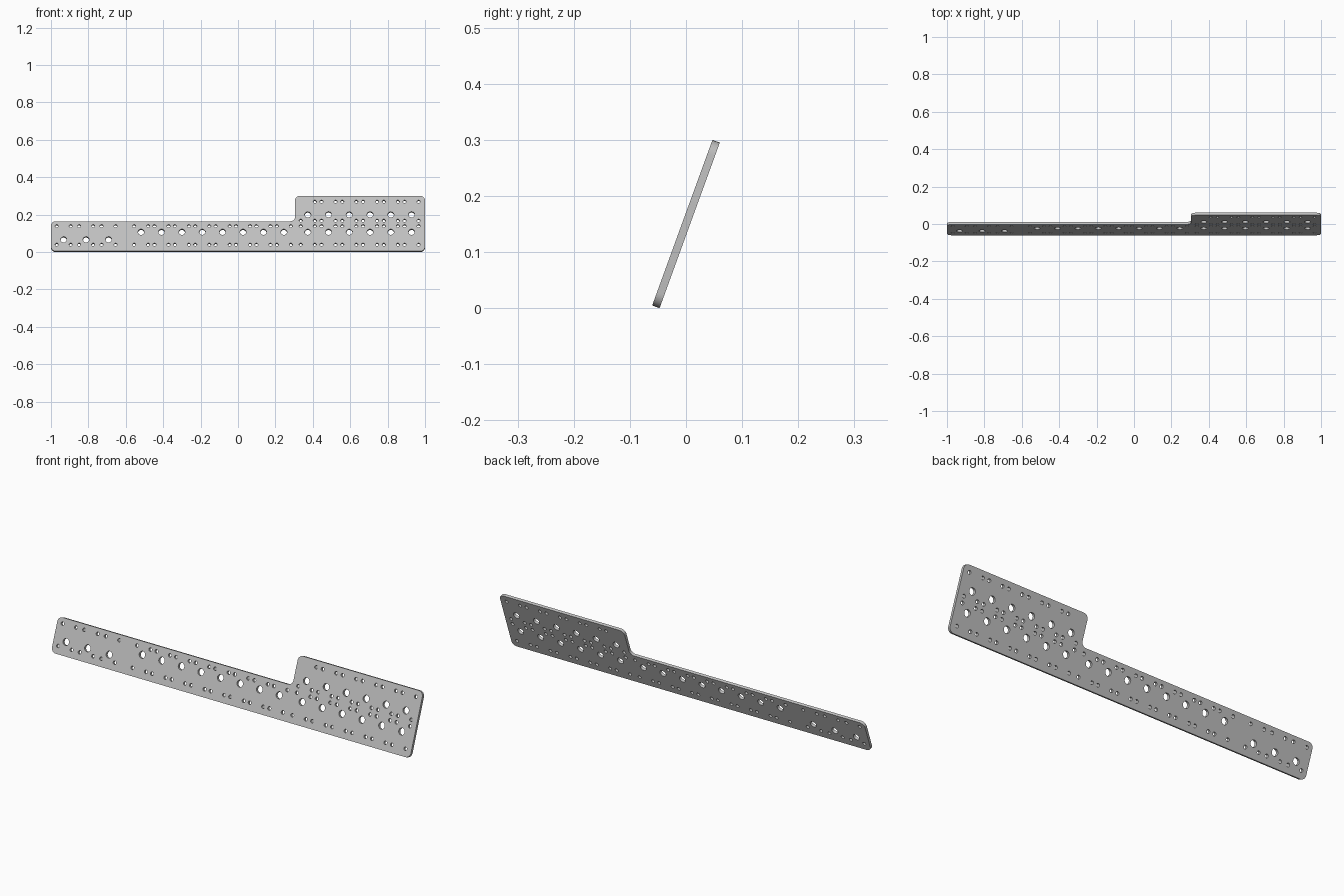
import bpy
from math import sin, cos, pi, radians
from mathutils import Vector

cube = bpy.data.objects.get("Cube")
if cube:
    bpy.data.objects.remove(cube)

TILT = radians(20)
LENGTH, THICK = 0.314, 0.014
STEP_X, STEP_Y = 0.305, 0.17
CORNER, BIG, SMALL, OFFSET = 0.025, 0.0165, 0.0085, 0.0375

metal = bpy.data.materials.new("light grey metal")
metal.use_nodes = True
grey = (0.53, 0.53, 0.53, 1)
metal.diffuse_color = grey
metal.node_tree.nodes["Principled BSDF"].inputs["Base Color"].default_value = grey


def rounded(corners, r, steps=6):
    """Round every corner of a polygon, inner corners included."""
    pts = []
    for i, p in enumerate(corners):
        a = (corners[i - 1] - p).normalized()
        b = (corners[(i + 1) % len(corners)] - p).normalized()
        for k in range(steps + 1):
            t = k / steps * pi / 2
            pts.append(p + r * (a + b) - r * (b * cos(t) + a * sin(t)))
    return pts


def circle(x, y, r, sides):
    return [Vector((x + r * cos(2 * pi * k / sides), y + r * sin(2 * pi * k / sides)))
            for k in range(sides)]


def add_loop(curve, pts):
    spline = curve.splines.new("POLY")
    spline.points.add(len(pts) - 1)
    for point, p in zip(spline.points, pts):
        point.co = (p.x, p.y, 0, 1)
    spline.use_cyclic_u = True


# Stepped outline of the plate
curve = bpy.data.curves.new("mounting_plate", "CURVE")
curve.dimensions = "2D"
curve.fill_mode = "BOTH"
curve.extrude = THICK / 2
outline = [(-1, 0), (1, 0), (1, LENGTH), (STEP_X, LENGTH), (STEP_X, STEP_Y), (-1, STEP_Y)]
add_loop(curve, rounded([Vector(p) for p in outline], CORNER))

# Hole rows: first x, pitch, count, height of big holes, heights of small holes
rows = [
    (-0.932, 0.120, 3, 0.066, (0.0375, 0.143)),
    (-0.518, 0.109, 8, 0.109, (0.0375, 0.143)),
    (0.373, 0.111, 6, 0.109, (0.0375, 0.143)),
    (0.373, 0.111, 6, 0.208, (0.174, 0.282)),
]
for start, pitch, count, big_y, small_ys in rows:
    for i in range(count):
        x = start + i * pitch
        add_loop(curve, circle(x, big_y, BIG, 24))
        for y in small_ys:
            for side in (-1, 1):
                # no screw hole beside the rounded top corner
                if y > 0.25 and i == 0 and side < 0:
                    continue
                add_loop(curve, circle(x + side * OFFSET, y, SMALL, 14))

# Lean the plate back and stand it on the ground
plate = bpy.data.objects.new("mounting_plate", curve)
bpy.context.collection.objects.link(plate)
plate.rotation_euler.x = pi / 2 - TILT
plate.location = (0, -LENGTH / 2 * sin(TILT), THICK / 2 * sin(TILT))

# Turn into a welded mesh with crisp edges
bpy.ops.object.select_all(action="DESELECT")
plate.select_set(True)
bpy.context.view_layer.objects.active = plate
bpy.ops.object.convert(target="MESH")
plate = bpy.context.object
plate.name = "mounting_plate"
bpy.ops.object.mode_set(mode="EDIT")
bpy.ops.mesh.select_all(action="SELECT")
bpy.ops.mesh.remove_doubles(threshold=0.00002)
bpy.ops.mesh.normals_make_consistent(inside=False)
bpy.ops.object.mode_set(mode="OBJECT")
bpy.ops.object.shade_smooth_by_angle(angle=radians(35))
plate.data.materials.clear()
plate.data.materials.append(metal)
